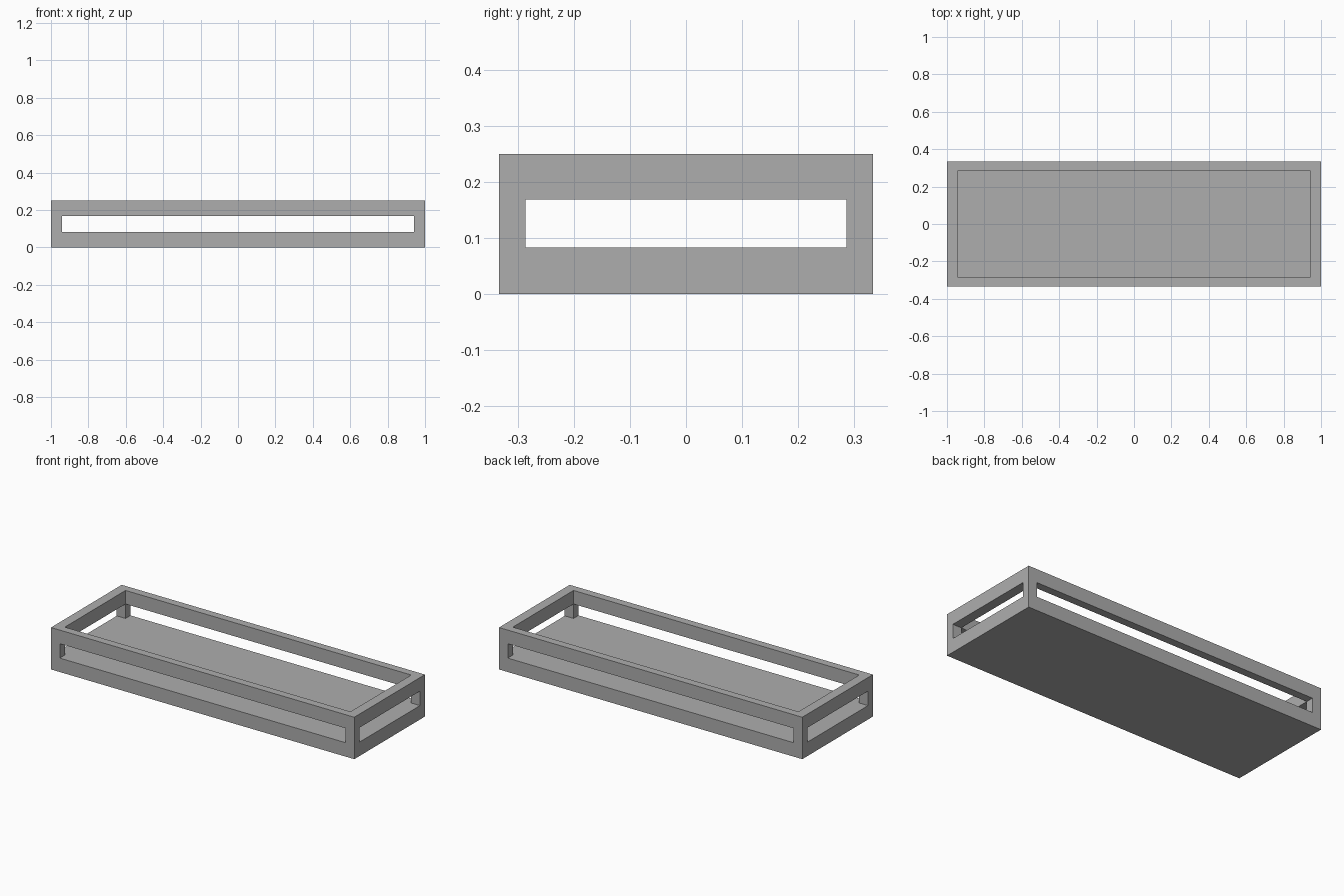
import bpy
import bmesh
from itertools import product
from mathutils import Vector

default = bpy.data.objects.get("Cube")
if default:
    bpy.data.objects.remove(default, do_unlink=True)

grey = bpy.data.materials.new("plain grey")
colour = (0.42, 0.42, 0.42, 1)
grey.diffuse_color = colour
grey.use_nodes = True
grey.node_tree.nodes["Principled BSDF"].inputs["Base Color"].default_value = colour

# Cut lines: outer walls and openings along each axis
cuts = ((-1, -0.942, 0.942, 1),
        (-0.333, -0.286, 0.286, 0.333),
        (0, 0.083, 0.169, 0.25))


def solid(cell):
    """Floor slab below, corner posts between, open rim on top."""
    if any(c not in range(3) for c in cell):
        return False
    x, y, level = cell
    if level == 0:
        return True
    if level == 1:
        return x != 1 and y != 1
    return x != 1 or y != 1


# One watertight skin: a face wherever a solid block meets open space
bm = bmesh.new()
for cell in product(range(3), repeat=3):
    if not solid(cell):
        continue
    for axis, side in product(range(3), (0, 1)):
        neighbour = list(cell)
        neighbour[axis] += 2 * side - 1
        if solid(neighbour):
            continue
        u, v = (axis + 1) % 3, (axis + 2) % 3
        corners = []
        for a, b in ((0, 0), (1, 0), (1, 1), (0, 1)):
            p = Vector()
            p[axis] = cuts[axis][cell[axis] + side]
            p[u] = cuts[u][cell[u] + a]
            p[v] = cuts[v][cell[v] + b]
            corners.append(bm.verts.new(p))
        bm.faces.new(corners if side else corners[::-1])
bmesh.ops.remove_doubles(bm, verts=bm.verts[:], dist=0.0001)

mesh = bpy.data.meshes.new("open_sided_tray")
bm.to_mesh(mesh)
bm.free()
mesh.materials.append(grey)
tray = bpy.data.objects.new("open_sided_tray", mesh)
bpy.context.collection.objects.link(tray)
